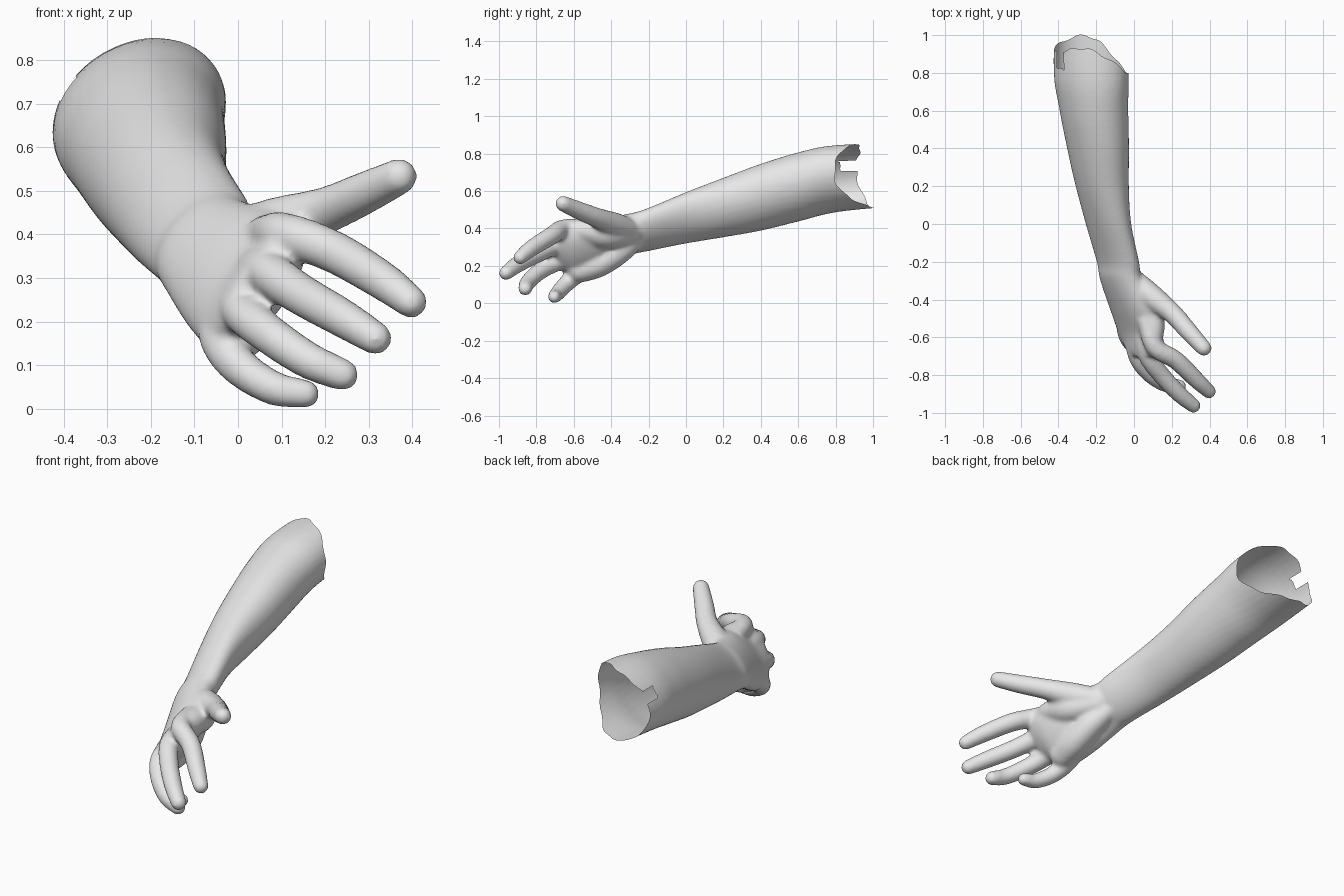
import bpy, bmesh, math
from mathutils import Vector

cube = bpy.data.objects.get("Cube")
if cube:
    bpy.data.objects.remove(cube, do_unlink=True)

bm = bmesh.new()


def smooth_path(keys, steps=5):
    """Catmull-Rom samples through keys holding any number of values."""
    k = [Vector(p) for p in keys]
    k = [2 * k[0] - k[1]] + k + [2 * k[-1] - k[-2]]
    out = []
    for a, b, c, d in zip(k, k[1:], k[2:], k[3:]):
        for s in range(steps):
            t = s / steps
            out.append(0.5 * (2 * b + (c - a) * t + (2 * a - 5 * b + 4 * c - d) * t ** 2
                              + (3 * b - a - 3 * c + d) * t ** 3))
    return out + [k[-2]]


def ring(centre, u, v, sides=32):
    turns = [2 * math.pi * i / sides for i in range(sides)]
    return [bm.verts.new(centre + u * math.cos(t) + v * math.sin(t)) for t in turns]


def skin(rings):
    """Bridge the rings into a closed tube."""
    for a, b in zip(rings, rings[1:]):
        for i in range(len(a)):
            j = (i + 1) % len(a)
            bm.faces.new((a[i], a[j], b[j], b[i]))
    bm.faces.new(rings[0])
    bm.faces.new(rings[-1])


def limb(sections):
    """Loft of tilted ellipses: y, x, z, long half, short half, tilt."""
    rings = []
    for y, x, z, a, b, tilt in smooth_path(sections):
        c, s = math.cos(math.radians(tilt)), math.sin(math.radians(tilt))
        rings.append(ring(Vector((x, y, z)), Vector((c, 0, s)) * a, Vector((-s, 0, c)) * b))
    skin(rings)


def digit(keys):
    """Round tapered tube with a domed tip: x, y, z, radius."""
    pts = smooth_path(keys)
    centres = [Vector(p[:3]) for p in pts]
    radii = [p[3] for p in pts]
    way = (centres[-1] - centres[-2]).normalized()
    end, r = centres[-1], radii[-1]
    for deg in (20, 40, 60, 80):
        centres.append(end + way * r * math.sin(math.radians(deg)))
        radii.append(r * math.cos(math.radians(deg)))
    rings = []
    for i, (p, rad) in enumerate(zip(centres, radii)):
        d = (centres[min(i + 1, len(centres) - 1)] - centres[max(i - 1, 0)]).normalized()
        u = d.cross(Vector((0, 0, 1))).normalized()
        rings.append(ring(p, u * rad, d.cross(u) * rad))
    skin(rings)


# Forearm, wrist and palm
limb([(1.15, -.226, .69, .202, .155, 30),
      (.8, -.226, .666, .211, .166, 32),
      (.6, -.212, .622, .199, .167, 48),
      (.4, -.19, .567, .188, .154, 58),
      (.2, -.168, .512, .168, .131, 60),
      (0, -.135, .457, .152, .102, 55),
      (-.2, -.085, .395, .138, .084, 47),
      (-.29, -.07, .37, .136, .082, 46),
      (-.45, -.004, .312, .167, .09, 53),
      (-.58, .036, .276, .168, .076, 53),
      (-.66, .053, .287, .14, .06, 53),
      (-.7, .06, .299, .108, .046, 53)])

# Heel of the palm on the little finger side
digit([(-.06, -.26, .345, .05), (-.015, -.36, .275, .068),
       (.005, -.47, .21, .072), (0, -.57, .177, .068)])

# Thumb, then the thumb muscle and web
digit([(-.03, -.27, .385, .055), (.08, -.375, .416, .067), (.2, -.47, .455, .054),
       (.29, -.57, .495, .049), (.37, -.658, .533, .042)])
digit([(-.02, -.28, .37, .055), (.07, -.42, .365, .075), (.1, -.53, .385, .064),
       (.1, -.62, .395, .05)])

# Index, middle, ring and little fingers
digit([(.06, -.5, .4, .045), (.11, -.65, .4, .05), (.22, -.72, .36, .049),
       (.33, -.825, .295, .045), (.397, -.887, .245, .038)])
digit([(.03, -.52, .33, .045), (.07, -.69, .312, .05), (.145, -.8, .262, .048),
       (.24, -.9, .208, .045), (.315, -.962, .162, .039)])
digit([(-.01, -.5, .26, .045), (.01, -.68, .222, .048), (.07, -.78, .172, .046),
       (.16, -.845, .112, .043), (.24, -.86, .078, .038)])
digit([(-.04, -.45, .23, .045), (-.04, -.57, .165, .05), (0, -.645, .1, .045),
       (.08, -.692, .048, .04), (.155, -.705, .034, .034)])

bmesh.ops.recalc_face_normals(bm, faces=bm.faces)
mesh = bpy.data.meshes.new("forearm_and_hand")
bm.to_mesh(mesh)
bm.free()
arm = bpy.data.objects.new("forearm_and_hand", mesh)
bpy.context.scene.collection.objects.link(arm)

# Fuse the parts into one soft skin
fuse = arm.modifiers.new("fuse", "REMESH")
fuse.mode = "VOXEL"
fuse.voxel_size = 0.01
soften = arm.modifiers.new("soften", "SMOOTH")
soften.factor = 0.5
soften.iterations = 12
graph = bpy.context.evaluated_depsgraph_get()
fused = bpy.data.meshes.new_from_object(arm.evaluated_get(graph))
arm.modifiers.clear()
arm.data = fused


# Open, uneven rim at the elbow end
def rim(p):
    a = math.atan2(p.z - .675, p.x + .226)
    wave = .905 - .06 * math.cos(a) - .035 * math.sin(a) - .05 * math.cos(2 * a)
    return wave + .006 * math.sin(9 * a)


def cut_away(p):
    notch = p.x < -.3 and .71 < p.z < .76 and p.y > .82
    return notch or p.y > rim(p)


bm = bmesh.new()
bm.from_mesh(fused)
gone = [f for f in bm.faces if cut_away(f.calc_center_median())]
bmesh.ops.delete(bm, geom=gone, context="FACES")
for v in bm.verts:
    if v.is_boundary and abs(v.co.y - rim(v.co)) < .015:
        v.co.y = rim(v.co)
for f in bm.faces:
    f.smooth = True
bm.to_mesh(fused)
bm.free()

# Plain grey skin
grey = bpy.data.materials.new("plain_grey")
grey.use_nodes = True
colour = (.8, .8, .8, 1)
grey.diffuse_color = colour
grey.node_tree.nodes["Principled BSDF"].inputs["Base Color"].default_value = colour
fused.materials.clear()
fused.materials.append(grey)
